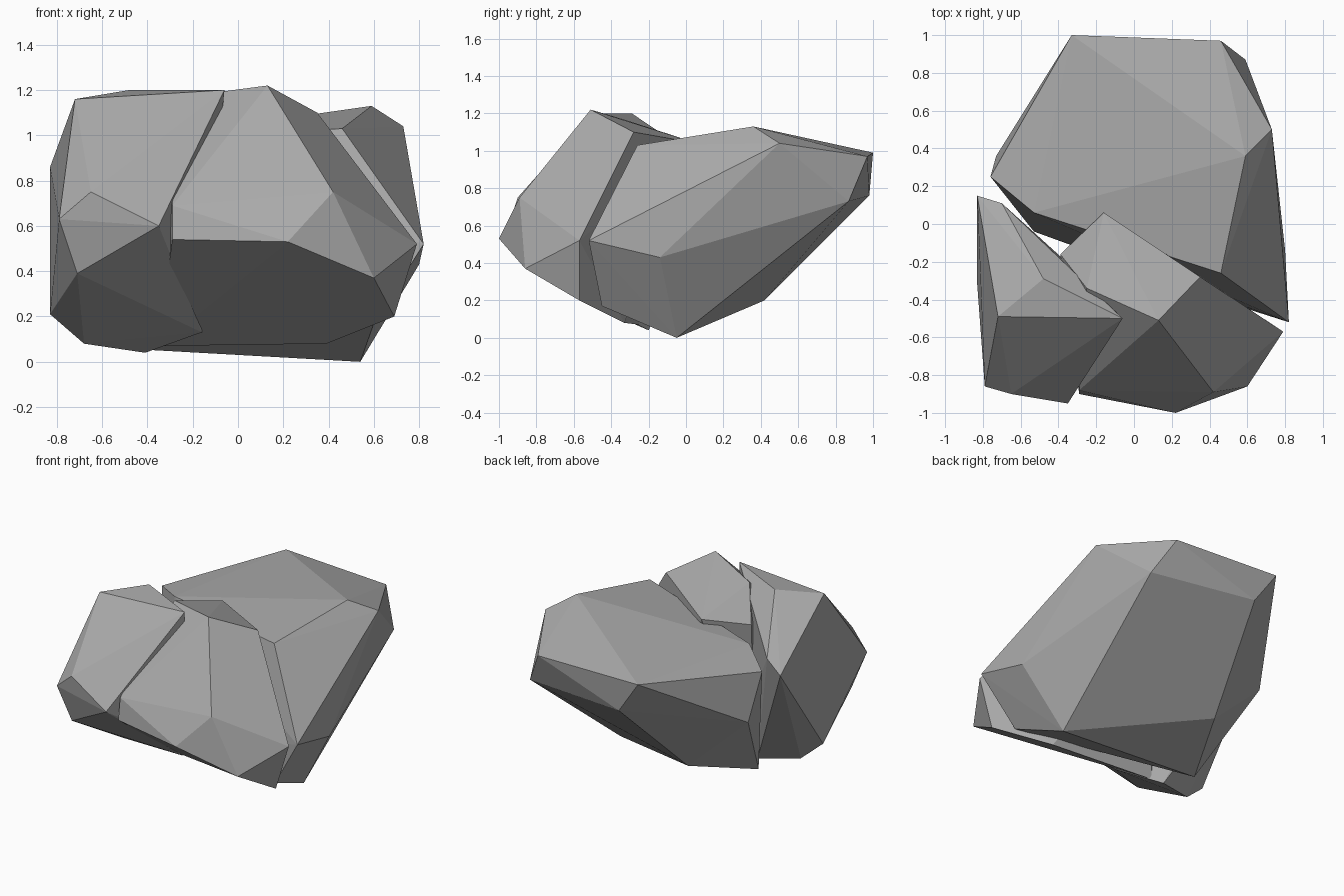
import bpy
import bmesh

# Remove the default cube only
default_cube = bpy.data.objects.get("Cube")
if default_cube is not None:
    bpy.data.objects.remove(default_cube, do_unlink=True)


def make_material(name, colour):
    material = bpy.data.materials.new(name)
    material.use_nodes = True
    material.diffuse_color = colour
    shader = next(node for node in material.node_tree.nodes
                  if node.type == 'BSDF_PRINCIPLED')
    shader.inputs["Base Color"].default_value = colour
    shader.inputs["Roughness"].default_value = 0.9
    return material


def make_boulder(name, corners, material):
    """Wrap a convex, flat-faced boulder around its few chiselled corners."""
    bm = bmesh.new()
    for corner in corners:
        bm.verts.new(corner)
    hull = bmesh.ops.convex_hull(bm, input=bm.verts, use_existing_faces=False)
    # Drop any corner that ended up inside the hull
    leftovers = [item for item in hull["geom_interior"]
                 if isinstance(item, bmesh.types.BMVert)]
    bmesh.ops.delete(bm, geom=leftovers, context='VERTS')
    bmesh.ops.recalc_face_normals(bm, faces=bm.faces)
    for face in bm.faces:
        face.smooth = False
    mesh = bpy.data.meshes.new(name)
    bm.to_mesh(mesh)
    bm.free()
    mesh.materials.append(material)
    boulder = bpy.data.objects.new(name, mesh)
    bpy.context.scene.collection.objects.link(boulder)
    return boulder


stone_grey = make_material("stone_grey", (0.4, 0.4, 0.4, 1.0))

# Large slab at the back: broad top, then flanks, then underside
slab_top = [(-.33, 1, .99), (.46, .97, .97), (.73, .5, 1.04), (.59, .36, 1.13),
            (.46, -.26, 1.03), (-.53, .06, .97), (-.76, .25, .91)]
slab_flanks = [(.59, .87, .73), (.82, -.52, .52), (.8, -.14, .43),
               (-.17, .98, .76), (-.73, .36, .59)]
slab_underside = [(.54, -.05, 0), (.6, -.45, .17), (-.31, .42, .2),
                  (-.53, -.04, .06)]
make_boulder("back_boulder", slab_top + slab_flanks + slab_underside, stone_grey)

# Pointed boulder at the front, on the +x side
peak_top = [(.13, -.51, 1.22), (.35, -.28, 1.1), (-.16, .06, 1.04),
            (-.25, -.34, 1.17), (-.39, -.16, .98)]
peak_flanks = [(-.29, -.88, .69), (-.29, -.9, .54), (.22, -1, .53),
               (.42, -.89, .75), (.79, -.57, .52), (.6, -.86, .37)]
peak_underside = [(.69, -.57, .2), (.39, -.33, .08), (-.35, -.25, .07)]
make_boulder("front_left_boulder", peak_top + peak_flanks + peak_underside,
             stone_grey)

# Narrow boulder at the front, on the -x side
wedge_top = [(-.72, -.49, 1.16), (-.48, -.29, 1.2), (-.06, -.5, 1.2),
             (-.7, .11, .93), (-.83, .15, .86)]
wedge_flanks = [(-.65, -.9, .75), (-.79, -.86, .63), (-.35, -.95, .6),
                (-.71, -.81, .39), (-.16, -.52, .31)]
wedge_underside = [(-.16, -.38, .13), (-.83, -.32, .21), (-.68, -.29, .08),
                   (-.41, -.2, .04)]
make_boulder("front_right_boulder", wedge_top + wedge_flanks + wedge_underside,
             stone_grey)
